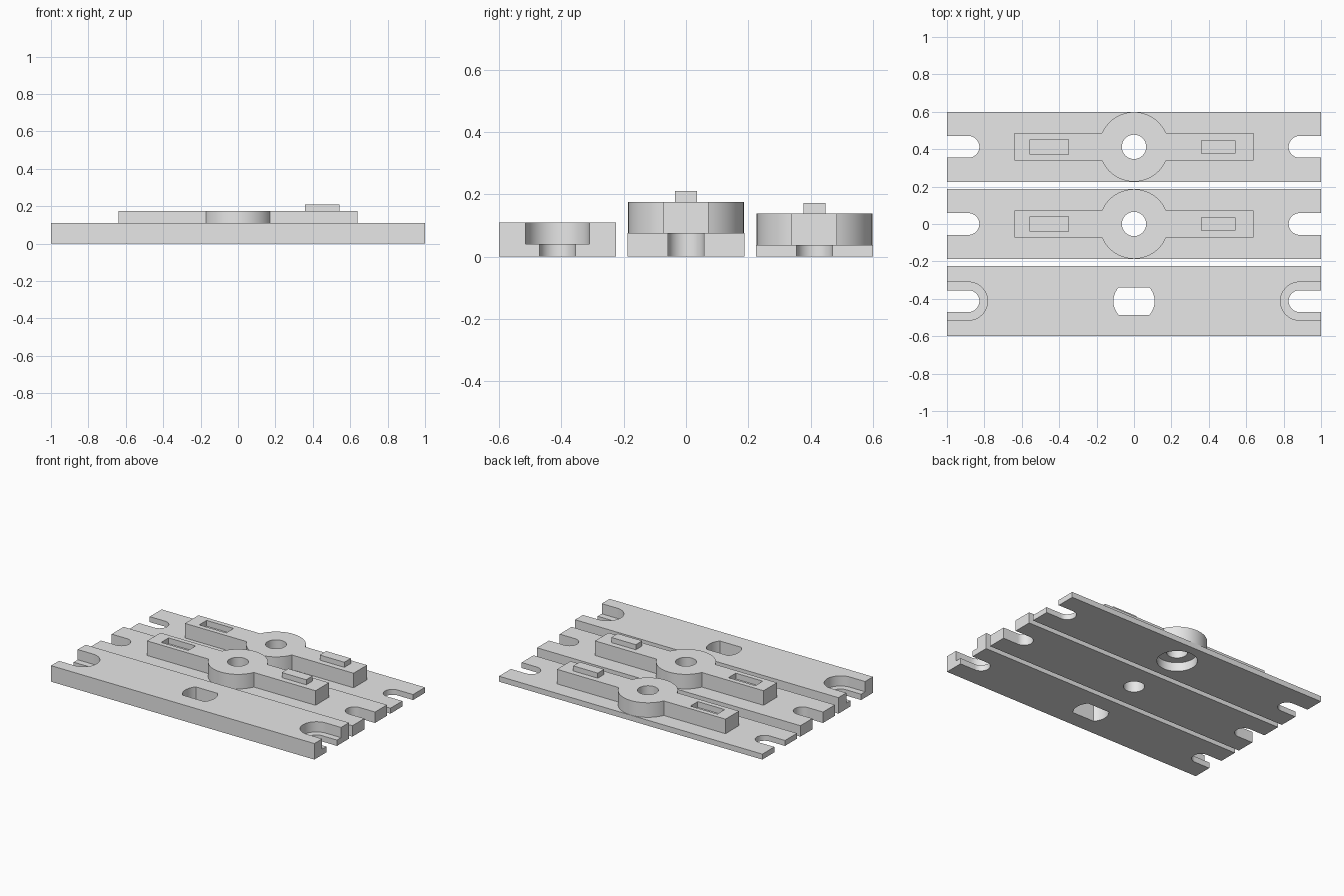
import bpy, bmesh
from math import sin, cos, asin, pi, radians

cube = bpy.data.objects.get("Cube")
if cube:
    bpy.data.objects.remove(cube, do_unlink=True)

grey = bpy.data.materials.new("light_grey")
grey.use_nodes = True
colour = (0.8, 0.8, 0.8, 1)
grey.diffuse_color = colour
grey.node_tree.nodes["Principled BSDF"].inputs["Base Color"].default_value = colour

LOW, HIGH = -0.1, 0.4          # heights that cut right through a bar
BEAM = 0.073                   # half width of the raised beam


def arc(r, start, end, x=0, steps=32):
    angles = [start + (end - start) * i / steps for i in range(steps + 1)]
    return [(x + r * cos(a), r * sin(a)) for a in angles]


def circle(r):
    return arc(r, 0, 2 * pi, steps=64)[:-1]


def rect(x0, x1, half):
    return [(x0, -half), (x1, -half), (x1, half), (x0, half)]


def slot(side, r):
    """Round-ended slot, open at one end of the bar."""
    pts = arc(r, pi / 2, 3 * pi / 2, 0.885) + [(1.1, -r), (1.1, r)]
    return [(side * x, y) for x, y in pts]


def hub_outline(r, half, length):
    """Round hub with a straight arm on each side."""
    a = asin(half / r)
    return (arc(r, a, pi - a) + [(-length, half), (-length, -half)]
            + arc(r, pi + a, 2 * pi - a) + [(length, -half), (length, half)])


def prism(name, pts, y, z0, z1):
    """Extrude a flat outline between two heights."""
    bm = bmesh.new()
    face = bm.faces.new([bm.verts.new((px, py + y, z0)) for px, py in pts])
    top = bmesh.ops.extrude_face_region(bm, geom=[face])["geom"]
    verts = [v for v in top if isinstance(v, bmesh.types.BMVert)]
    bmesh.ops.translate(bm, verts=verts, vec=(0, 0, z1 - z0))
    bmesh.ops.recalc_face_normals(bm, faces=bm.faces)
    mesh = bpy.data.meshes.new(name)
    bm.to_mesh(mesh)
    bm.free()
    mesh.materials.append(grey)
    obj = bpy.data.objects.new(name, mesh)
    bpy.context.collection.objects.link(obj)
    return obj


def combine(body, operation, pts, y, z0, z1):
    """Add or cut a prism, then discard the helper."""
    tool = prism("helper", pts, y, z0, z1)
    tool.hide_render = True
    mod = body.modifiers.new("shape", "BOOLEAN")
    mod.operation, mod.object, mod.solver = operation, tool, "EXACT"
    bpy.context.view_layer.objects.active = body
    bpy.ops.object.modifier_apply(modifier=mod.name)
    bpy.data.objects.remove(tool, do_unlink=True)


def finish(body):
    bpy.ops.object.select_all(action="DESELECT")
    body.select_set(True)
    bpy.context.view_layer.objects.active = body
    bpy.ops.object.shade_smooth_by_angle(angle=radians(30))


def plate(name, y, height):
    """Flat bar with an open slot at each end."""
    body = prism(name, rect(-1, 1, 0.1875), y, 0, height)
    for side in (-1, 1):
        combine(body, "DIFFERENCE", slot(side, 0.058), y, LOW, HIGH)
    return body


def hub_bar(name, y, base, top):
    """Plate carrying a raised hub, a peg and a matching socket."""
    body = plate(name, y, base)
    combine(body, "UNION", hub_outline(0.186, BEAM, 0.64), y, base / 2, top)
    combine(body, "UNION", rect(0.357, 0.543, 0.035), y, top - 0.02, top + 0.035)
    combine(body, "DIFFERENCE", rect(-0.555, -0.35, 0.04), y, top - 0.04, HIGH)
    combine(body, "DIFFERENCE", circle(0.065), y, LOW, HIGH)
    return body


# Front cover bar: stepped slots and a flat-sided centre hole
front = plate("front_cover_bar", -0.4125, 0.11)
for side in (-1, 1):
    combine(front, "DIFFERENCE", slot(side, 0.102), -0.4125, 0.04, HIGH)
a = asin(BEAM / 0.11)
combine(front, "DIFFERENCE", arc(0.11, -a, a) + arc(0.11, pi - a, pi + a),
        -0.4125, LOW, HIGH)
finish(front)

# Middle bar on a thick plate
finish(hub_bar("middle_hub_bar", 0, 0.075, 0.175))

# Back bar on a thin plate, recessed underneath around its hole
back = hub_bar("back_hub_bar", 0.4125, 0.0375, 0.1375)
combine(back, "DIFFERENCE", circle(0.125), 0.4125, LOW, 0.06)
finish(back)
